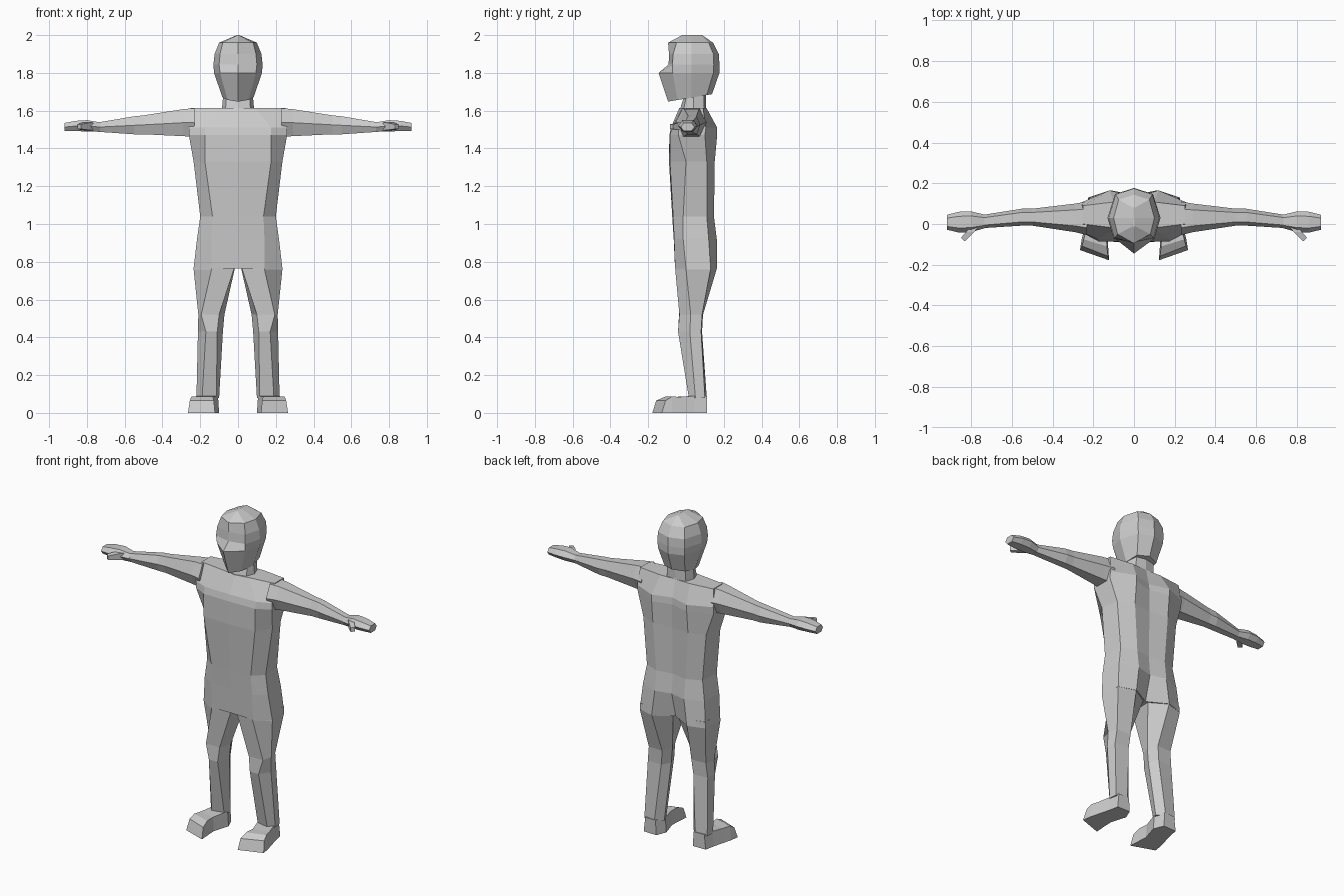
import bpy, bmesh


def loft(name, rings, mirror=False):
    """Skin a closed, capped flat-shaded body through matching rings of points."""
    bm = bmesh.new()
    loops = [[bm.verts.new(p) for p in ring] for ring in rings]
    n = len(loops[0])
    for a, b in zip(loops, loops[1:]):
        for i in range(n):
            j = (i + 1) % n
            bm.faces.new((a[i], a[j], b[j], b[i]))
    bm.faces.new(loops[0])
    bm.faces.new(loops[-1])
    bmesh.ops.remove_doubles(bm, verts=bm.verts, dist=0.0005)
    bmesh.ops.recalc_face_normals(bm, faces=bm.faces)
    mesh = bpy.data.meshes.new(name)
    bm.to_mesh(mesh)
    bm.free()
    ob = bpy.data.objects.new(name, mesh)
    bpy.context.collection.objects.link(ob)
    if mirror:
        mod = ob.modifiers.new("mirror", 'MIRROR')
        mod.use_mirror_merge = False
    return ob


def sym(z, front, side, back, tilt=0.0):
    """Symmetric horizontal ring: front centre y, side (x, y) points, back centre y."""
    right = [(0, front)] + side + [(0, back)]
    left = [(-x, y) for x, y in reversed(side)]
    return [(x, y, z + tilt * (y - front)) for x, y in right + left]


def flat(z, pts):
    return [(x, y, z) for x, y in pts]


def limb(x, y0, y1, z0, z1):
    """Hexagonal ring across the arm."""
    d, zm = (y1 - y0) * 0.22, (z0 + z1) / 2
    return [(x, y0, zm), (x, y0 + d, z1), (x, y1 - d, z1),
            (x, y1, zm), (x, y1 - d, z0), (x, y0 + d, z0)]


# Torso from hips to shoulders
loft("torso", [
    sym(0.765, -0.055, [(0.14, -0.058), (0.235, 0.0), (0.225, 0.13), (0.12, 0.165)], 0.10),
    sym(0.92, -0.065, [(0.14, -0.063), (0.217, -0.015), (0.21, 0.12), (0.10, 0.163)], 0.14),
    sym(1.04, -0.073, [(0.135, -0.068), (0.20, -0.015), (0.19, 0.11), (0.10, 0.148)], 0.13),
    sym(1.33, -0.09, [(0.175, -0.085), (0.235, 0.0), (0.215, 0.11), (0.12, 0.152)], 0.135),
    sym(1.47, -0.088, [(0.175, -0.085), (0.26, -0.04), (0.26, 0.10), (0.12, 0.165)], 0.135),
    sym(1.51, -0.08, [(0.175, -0.075), (0.26, -0.04), (0.26, 0.105), (0.12, 0.165)], 0.13),
    sym(1.615, -0.035, [(0.09, -0.02), (0.25, 0.0), (0.25, 0.09), (0.10, 0.108)], 0.105),
])

# Neck
loft("neck", [
    sym(1.58, -0.045, [(0.07, -0.02), (0.088, 0.04), (0.07, 0.10)], 0.11),
    sym(1.62, -0.028, [(0.065, -0.01), (0.084, 0.04), (0.065, 0.095)], 0.106),
    sym(1.71, 0.0, [(0.06, 0.01), (0.076, 0.04), (0.06, 0.095)], 0.106),
])

# Head with keeled face and tilted jaw
loft("head", [
    sym(1.648, -0.095, [(0.055, -0.045), (0.082, 0.03), (0.07, 0.11)], 0.138, 0.17),
    sym(1.80, -0.145, [(0.095, -0.07), (0.127, 0.03), (0.09, 0.145)], 0.177),
    sym(1.845, -0.092, [(0.10, -0.072), (0.13, 0.03), (0.093, 0.147)], 0.177),
    sym(1.90, -0.09, [(0.095, -0.068), (0.124, 0.03), (0.09, 0.145)], 0.174),
    sym(1.96, -0.095, [(0.08, -0.05), (0.10, 0.03), (0.075, 0.12)], 0.143),
    sym(2.0, -0.02, [(0.004, -0.01), (0.006, 0.03), (0.004, 0.08)], 0.085),
])

# Legs
loft("leg", [
    flat(0.80, [(0.02, -0.045), (0.14, -0.055), (0.23, 0.0), (0.222, 0.13), (0.12, 0.16), (0.012, 0.11)]),
    flat(0.76, [(0.022, -0.04), (0.14, -0.057), (0.235, 0.0), (0.225, 0.13), (0.12, 0.162), (0.018, 0.10)]),
    flat(0.52, [(0.10, -0.037), (0.195, -0.035), (0.21, 0.025), (0.195, 0.085), (0.10, 0.09), (0.072, 0.03)]),
    flat(0.43, [(0.11, -0.042), (0.17, -0.042), (0.212, 0.02), (0.205, 0.08), (0.11, 0.085), (0.08, 0.03)]),
    flat(0.08, [(0.115, 0.03), (0.19, 0.015), (0.22, 0.05), (0.215, 0.10), (0.14, 0.11), (0.10, 0.07)]),
], True)

# Feet: inner and outer edge points from heel to toe, top height, top setback
foot = []
for xi, yi, xo, yo, top, back in [
        (0.125, 0.112, 0.212, 0.11, 0.09, 0),
        (0.10, 0.05, 0.225, 0.045, 0.09, 0),
        (0.13, -0.05, 0.245, -0.03, 0.085, 0),
        (0.127, -0.11, 0.257, -0.075, 0.086, 0),
        (0.122, -0.178, 0.265, -0.128, 0.065, 0.02)]:
    foot.append([(xi, yi, 0), (xo, yo, 0), (xo - 0.01, yo + back, top), (xi + 0.006, yi + back, top)])
loft("foot", foot, True)

# Arms running into mitten hands
loft("arm", [
    limb(0.23, -0.055, 0.11, 1.462, 1.613),
    limb(0.29, -0.04, 0.10, 1.465, 1.608),
    limb(0.50, -0.008, 0.075, 1.475, 1.575),
    limb(0.55, -0.008, 0.075, 1.475, 1.57),
    limb(0.74, -0.02, 0.045, 1.488, 1.538),
], True)
loft("hand", [
    limb(0.73, -0.02, 0.045, 1.488, 1.538),
    limb(0.80, -0.04, 0.062, 1.49, 1.55),
    limb(0.86, -0.042, 0.06, 1.492, 1.546),
    limb(0.918, -0.028, 0.045, 1.492, 1.535),
], True)

# Thumbs
loft("thumb", [
    [(0.755, -0.005, z) for z in (1.495, 1.535)] + [(0.80, -0.005, z) for z in (1.535, 1.495)],
    [(0.785, -0.04, z) for z in (1.497, 1.537)] + [(0.825, -0.04, z) for z in (1.537, 1.497)],
    [(0.83, -0.085, z) for z in (1.503, 1.528)] + [(0.85, -0.068, z) for z in (1.528, 1.503)],
], True)
